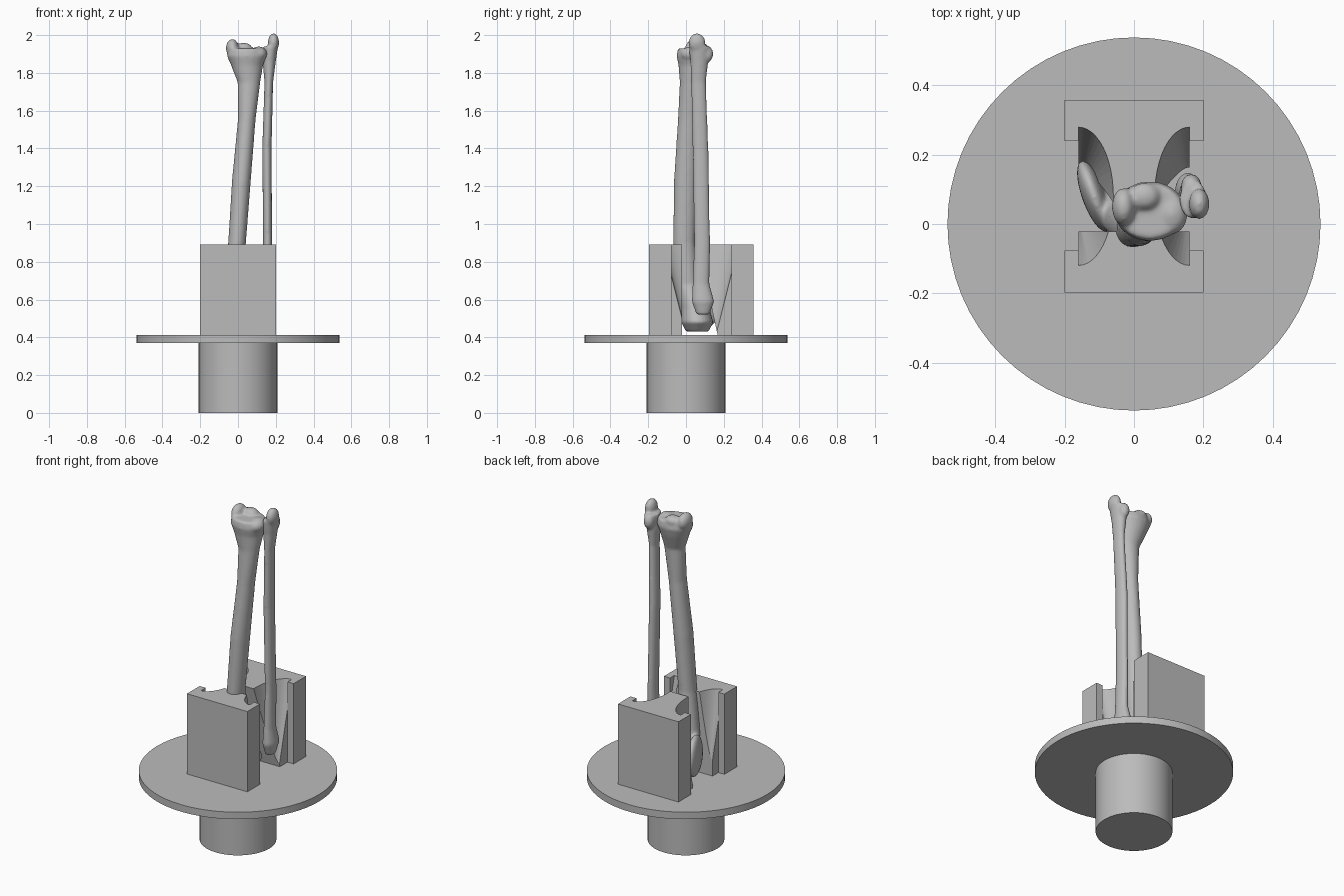
import bpy, bmesh, math
from mathutils import Matrix, Vector

old = bpy.data.objects.get("Cube")
if old:
    bpy.data.objects.remove(old)

grey = bpy.data.materials.new("plain grey")
grey.use_nodes = True
COLOUR = (0.5, 0.5, 0.5, 1)
grey.diffuse_color = COLOUR
grey.node_tree.nodes["Principled BSDF"].inputs["Base Color"].default_value = COLOUR


def make(name, bm):
    bmesh.ops.recalc_face_normals(bm, faces=bm.faces)
    mesh = bpy.data.meshes.new(name)
    bm.to_mesh(mesh)
    bm.free()
    obj = bpy.data.objects.new(name, mesh)
    bpy.context.collection.objects.link(obj)
    mesh.materials.append(grey)
    return obj


def apply_modifiers(obj):
    deps = bpy.context.evaluated_depsgraph_get()
    mesh = bpy.data.meshes.new_from_object(obj.evaluated_get(deps))
    obj.modifiers.clear()
    obj.data = mesh


def smooth(obj, degrees=35):
    bpy.ops.object.select_all(action="DESELECT")
    obj.select_set(True)
    bpy.context.view_layer.objects.active = obj
    bpy.ops.object.shade_smooth_by_angle(angle=math.radians(degrees))


def cylinder(name, radius, low, high):
    bm = bmesh.new()
    bmesh.ops.create_cone(bm, cap_ends=True, segments=64, radius1=radius, radius2=radius,
                          depth=high - low, matrix=Matrix.Translation((0, 0, (low + high) / 2)))
    smooth(make(name, bm))


def loft(bm, sections, count=20):
    # Stack of ellipses: height, centre x, centre y, radius x, radius y
    rings = []
    for z, cx, cy, rx, ry in sections:
        turn = [math.tau * i / count for i in range(count)]
        rings.append([bm.verts.new((cx + rx * math.cos(a), cy + ry * math.sin(a), z)) for a in turn])
    for a, b in zip(rings, rings[1:]):
        for i in range(count):
            j = (i + 1) % count
            bm.faces.new((a[i], a[j], b[j], b[i]))
    bm.faces.new(rings[0][::-1])
    bm.faces.new(rings[-1])


def bone(name, sections, lumps):
    bm = bmesh.new()
    loft(bm, sections)
    bmesh.ops.recalc_face_normals(bm, faces=bm.faces)
    for centre, radii, tilt in lumps:
        place = Matrix.LocRotScale(Vector(centre), Matrix.Rotation(tilt, 3, "Z"), Vector(radii))
        bmesh.ops.create_uvsphere(bm, u_segments=20, v_segments=12, radius=1, matrix=place)
    obj = make(name, bm)
    fuse = obj.modifiers.new("fuse", "REMESH")
    fuse.mode = "VOXEL"
    fuse.voxel_size = 0.007
    relax = obj.modifiers.new("relax", "SMOOTH")
    relax.factor = 0.5
    relax.iterations = 10
    apply_modifiers(obj)
    smooth(obj, 180)


# Stand
cylinder("post", 0.208, 0, 0.38)
cylinder("round_plate", 0.538, 0.37, 0.412)

LOW, HIGH, CORE, WIDE = 0.41, 0.892, 0.16, 0.2


def prism(name, x0, x1, side):
    # Side profile of (y, z) points pulled along x
    bm = bmesh.new()
    face = bm.faces.new([bm.verts.new((x0, y, z)) for y, z in side])
    pulled = bmesh.ops.extrude_face_region(bm, geom=[face])["geom"]
    bmesh.ops.translate(bm, vec=(x1 - x0, 0, 0), verts=[v for v in pulled if isinstance(v, bmesh.types.BMVert)])
    return make(name, bm)


def combine(obj, other, operation):
    mod = obj.modifiers.new(operation, "BOOLEAN")
    mod.operation = operation
    mod.solver = "EXACT"
    mod.object = other
    apply_modifiers(obj)
    bpy.data.objects.remove(other)


def clamp_block(name, outer, shoulder, inner_low, inner_high):
    # Core with a tapered scoop on each side, then a solid strip along each edge
    block = prism(name, -CORE, CORE, [(outer, LOW), (inner_low, LOW), (inner_high, HIGH), (outer, HIGH)])
    for side in (-1, 1):
        bm = bmesh.new()
        loft(bm, [(LOW - 0.01, side * CORE, 0.08, 0.025, 0.076),
                  (HIGH + 0.01, side * CORE, 0.08, 0.102, 0.202)], 48)
        combine(block, make("scoop", bm), "DIFFERENCE")
    for side in (-1, 1):
        strip = prism("strip", side * CORE, side * WIDE,
                      [(outer, LOW), (shoulder, LOW), (shoulder, HIGH), (outer, HIGH)])
        combine(block, strip, "UNION")
    smooth(block, 25)


clamp_block("front_clamp", -0.197, -0.077, -0.022, -0.022)
clamp_block("back_clamp", 0.357, 0.24, 0.168, 0.062)

# Shin bone with its flared knee end and inner ankle
bone("shin_bone", [
    (0.43, -0.02, 0.06, 0.08, 0.06),
    (0.48, -0.01, 0.06, 0.12, 0.085),
    (0.55, -0.02, 0.05, 0.1, 0.075),
    (0.68, -0.025, 0.01, 0.06, 0.06),
    (0.9, -0.005, -0.01, 0.047, 0.058),
    (1.23, 0.018, -0.002, 0.05, 0.062),
    (1.55, 0.046, 0.012, 0.047, 0.055),
    (1.75, 0.058, 0.022, 0.06, 0.055),
    (1.84, 0.048, 0.035, 0.085, 0.075),
    (1.89, 0.046, 0.037, 0.105, 0.087),
    (1.93, 0.045, 0.037, 0.095, 0.08),
], [
    ((-0.115, 0.08, 0.56), (0.035, 0.11, 0.12), 0.35),
    ((-0.03, 0.05, 1.93), (0.034, 0.055, 0.05), 0),
    ((0.03, 0.08, 1.93), (0.045, 0.04, 0.03), 0),
    ((0.11, 0.03, 1.9), (0.045, 0.06, 0.04), 0),
])

# Slim outer bone
bone("outer_bone", [
    (0.52, 0.152, 0.09, 0.025, 0.035),
    (0.59, 0.155, 0.09, 0.038, 0.06),
    (0.68, 0.155, 0.08, 0.028, 0.045),
    (0.9, 0.157, 0.085, 0.024, 0.043),
    (1.4, 0.153, 0.077, 0.025, 0.042),
    (1.75, 0.163, 0.066, 0.023, 0.04),
    (1.85, 0.165, 0.07, 0.034, 0.047),
    (1.94, 0.172, 0.07, 0.04, 0.056),
], [
    ((0.188, 0.058, 1.96), (0.03, 0.045, 0.05), 0),
    ((0.165, 0.11, 1.9), (0.03, 0.035, 0.045), 0),
])
